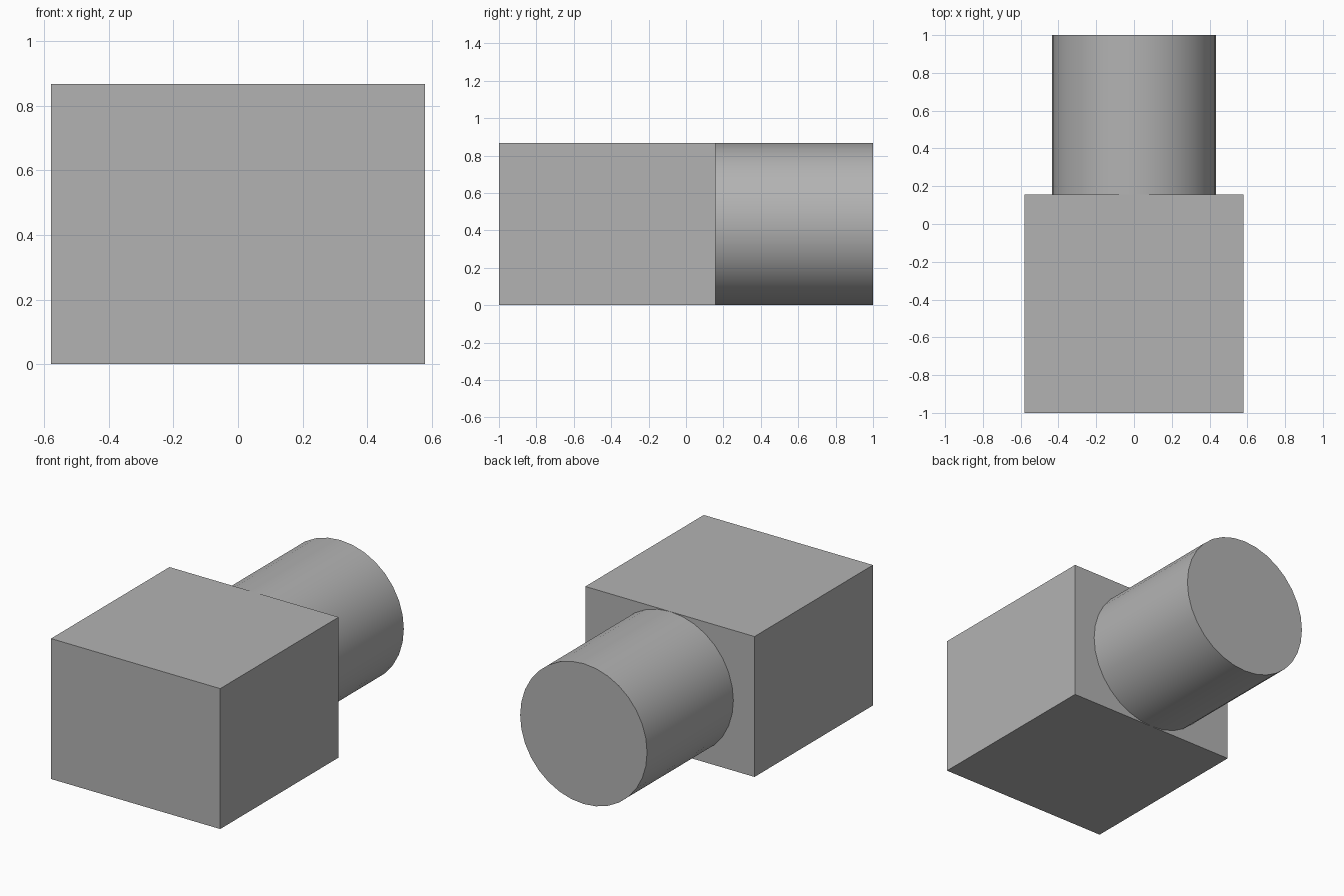
import bpy
import math

cube = bpy.data.objects.get("Cube")
if cube:
    bpy.data.objects.remove(cube, do_unlink=True)

# Overall dimensions
WIDTH, HEIGHT = 1.157, 0.868
FRONT, JOINT, BACK = -1.0, 0.157, 1.0
RADIUS = HEIGHT / 2

# Single plain grey
grey = bpy.data.materials.new("plain grey")
grey.use_nodes = True
color = (0.45, 0.45, 0.45, 1.0)
grey.diffuse_color = color
grey.node_tree.nodes["Principled BSDF"].inputs["Base Color"].default_value = color


def finish(name):
    obj = bpy.context.object
    obj.name = name
    obj.data.materials.append(grey)
    bpy.ops.object.transform_apply(location=False, rotation=True, scale=True)
    return obj


# Rectangular block at the front
bpy.ops.mesh.primitive_cube_add(size=1, location=(0, (FRONT + JOINT) / 2, HEIGHT / 2))
bpy.context.object.scale = (WIDTH, JOINT - FRONT, HEIGHT)
finish("block")

# Round shaft projecting from the back of the block
bpy.ops.mesh.primitive_cylinder_add(
    vertices=32, radius=RADIUS, depth=BACK - JOINT,
    location=(0, (JOINT + BACK) / 2, HEIGHT / 2), rotation=(math.pi / 2, 0, 0))
finish("shaft")
bpy.ops.object.shade_smooth_by_angle(angle=math.radians(30))
